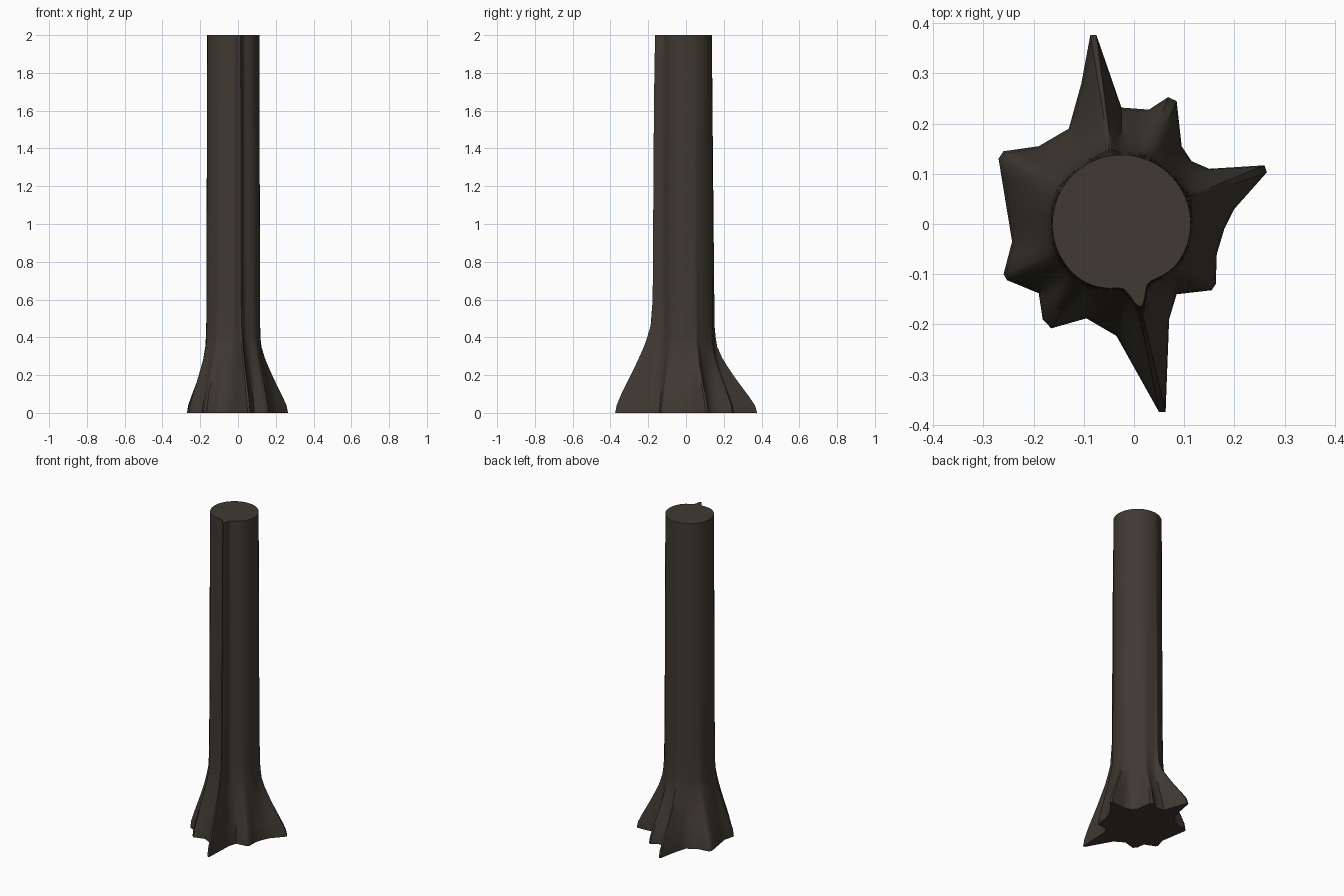
import bpy
import bmesh
import math
from mathutils import Vector

cube = bpy.data.objects.get("Cube")
if cube:
    bpy.data.objects.remove(cube)

# Outline of the flared roots on the ground, counterclockwise, in thousandths
ROOTS = [
    (265, 103), (260, 117), (150, 110), (115, 125), (95, 155), (85, 245),
    (68, 253), (30, 228), (-25, 232), (-75, 377), (-87, 377), (-105, 280),
    (-130, 190), (-190, 155), (-260, 145), (-270, 130), (-243, -35),
    (-260, -100), (-253, -112), (-190, -138), (-182, -190), (-165, -208),
    (-95, -188), (-35, -223), (50, -375), (63, -375), (70, -190), (85, -140),
    (155, -132), (163, -120), (165, -60), (180, -10), (200, 30),
]
# How strongly the root outline shows at each height
FLARE = [(0, 1), (.04, .95), (.1, .78), (.15, .62), (.2, .47), (.28, .25),
         (.36, .1), (.46, .06), (1.2, .03), (2, 0)]
LEVELS = [0, .04, .09, .14, .19, .24, .29, .35, .4, .46, .6, .9, 1.3, 1.65, 2]
HEIGHT = 2
CENTRE = Vector((-.025, 0))
RADIUS = .138
STEP = .035


def flare_at(z):
    """Linear interpolation in the flare profile."""
    for (z0, f0), (z1, f1) in zip(FLARE, FLARE[1:]):
        if z <= z1:
            return f0 + (f1 - f0) * (z - z0) / (z1 - z0)
    return 0


def subdivided(points):
    """Split long outline edges so the upper trunk becomes round."""
    result = []
    for a, b in zip(points, points[1:] + points[:1]):
        count = max(1, math.ceil((b - a).length / STEP))
        result += [a.lerp(b, i / count) for i in range(count)]
    return result


def trunk_point(root):
    """Point of the upper trunk section above a root point."""
    offset = root - CENTRE
    angle = math.degrees(math.atan2(offset.y, offset.x)) + 77
    # narrow ridge at the front with a shallow hollow on both sides
    ridge = .32 * math.exp(-(angle / 7) ** 2)
    hollow = .1 * math.exp(-(angle / 30) ** 2)
    return CENTRE + offset.normalized() * RADIUS * (1 + ridge - hollow)


def make_material(name, colour):
    mat = bpy.data.materials.new(name)
    mat.use_nodes = True
    mat.diffuse_color = (*colour, 1)
    shader = next(n for n in mat.node_tree.nodes if n.type == "BSDF_PRINCIPLED")
    shader.inputs["Base Color"].default_value = (*colour, 1)
    shader.inputs["Roughness"].default_value = .9
    return mat


# Trunk: rings blending from the root outline to the round section
outline = subdivided([Vector(p) / 1000 for p in ROOTS])
bm = bmesh.new()
rings = []
for z in LEVELS:
    ring = []
    for root in outline:
        # the front root climbs higher than the others
        stretch = 1 + .8 * max(0, -root.y)
        p = trunk_point(root).lerp(root, flare_at(z / stretch) if z < HEIGHT else 0)
        ring.append(bm.verts.new((p.x, p.y, z)))
    rings.append(ring)

for low, high in zip(rings, rings[1:]):
    for i in range(len(low)):
        j = (i + 1) % len(low)
        bm.faces.new((low[i], low[j], high[j], high[i]))

# Cut ends
bm.faces.new(rings[-1])
bm.faces.new(rings[0][::-1])
bmesh.ops.recalc_face_normals(bm, faces=bm.faces)

mesh = bpy.data.meshes.new("tree_trunk")
bm.to_mesh(mesh)
bm.free()
mesh.materials.append(make_material("dark_bark", (.05, .041, .031)))
trunk = bpy.data.objects.new("tree_trunk", mesh)
bpy.context.collection.objects.link(trunk)

# Smooth bark with sharp cut edges
bpy.ops.object.select_all(action="DESELECT")
trunk.select_set(True)
bpy.context.view_layer.objects.active = trunk
bpy.ops.object.shade_smooth_by_angle(angle=math.radians(50))
